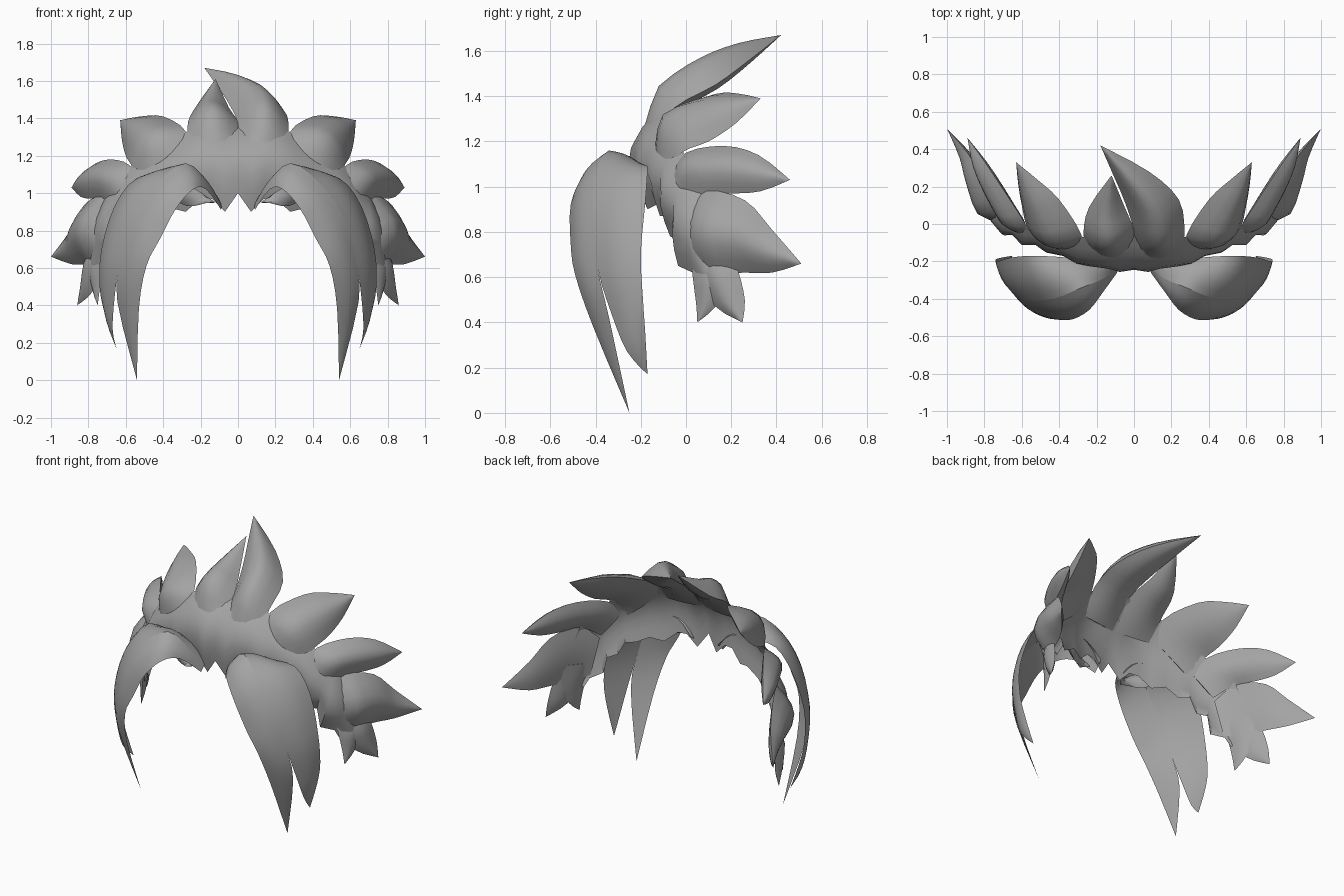
import bpy
import bmesh
import math
from mathutils import Vector

default_cube = bpy.data.objects.get("Cube")
if default_cube:
    bpy.data.objects.remove(default_cube, do_unlink=True)

# One plain grey for all the hair
hair_grey = bpy.data.materials.new("hair_grey")
hair_grey.use_nodes = True
grey = (.37, .37, .37, 1)
hair_grey.diffuse_color = grey
hair_grey.node_tree.nodes["Principled BSDF"].inputs["Base Color"].default_value = grey

HEAD_CENTRE = Vector((0, .25, .7))


def smooth_path(points, steps):
    """Catmull-Rom curve through the points."""
    points = [Vector(p) for p in points]
    if steps == 1:
        return points
    padded = [points[0]] + points + [points[-1]]
    path = []
    for i in range(len(points) - 1):
        before, start, end, after = padded[i:i + 4]
        for step in range(steps):
            t = step / steps
            path.append(start + (end - before) * (t / 2)
                        + (before * 2 - start * 5 + end * 4 - after) * (t * t / 2)
                        + (start * 3 - before - end * 3 + after) * (t ** 3 / 2))
    path.append(points[-1])
    return path


def lock(name, edge_a, edge_b, outer, inner, steps=3, mirror=True, buried_root=True):
    """Loft a lens-shaped section between two edges, bulging away from the head.
    A buried root starts flat, so that it swells out of the band."""
    path_a = smooth_path(edge_a, steps)
    path_b = smooth_path(edge_b, steps)
    middle = [(a + b) / 2 for a, b in zip(path_a, path_b)]
    last = len(middle) - 1
    segments = 6
    bm = bmesh.new()
    rings = []
    normal = Vector((0, 0, 1))
    for i, (a, b) in enumerate(zip(path_a, path_b)):
        across = b - a
        along = middle[min(i + 1, last)] - middle[max(i - 1, 0)]
        facing = along.cross(across)
        if facing.length > 1e-6:
            normal = facing.normalized()
            if normal.dot(middle[i] - HEAD_CENTRE) < 0:
                normal = -normal
            if mirror and abs(middle[i].x) < 1e-4:
                normal.x = 0
        swell = min(1, .2 + .8 * i / steps) if buried_root else 1
        ring = []
        for k in range(segments * 2):
            if k <= segments:
                t, bulge = k / segments, outer
            else:
                t, bulge = 2 - k / segments, inner
            lift = bulge * swell * across.length * math.sin(math.pi * t)
            ring.append(bm.verts.new(a + across * t + normal * lift))
        rings.append(ring)
    count = segments * 2
    for low, high in zip(rings, rings[1:]):
        for k in range(count):
            n = (k + 1) % count
            bm.faces.new((low[k], low[n], high[n], high[k]))
    if buried_root:
        bm.faces.new(rings[0])
    bmesh.ops.remove_doubles(bm, verts=bm.verts, dist=.0005)
    bmesh.ops.recalc_face_normals(bm, faces=bm.faces)
    mesh = bpy.data.meshes.new(name)
    bm.to_mesh(mesh)
    bm.free()
    mesh.materials.append(hair_grey)
    obj = bpy.data.objects.new(name, mesh)
    bpy.context.collection.objects.link(obj)
    if mirror:
        modifier = obj.modifiers.new("both_sides", "MIRROR")
        modifier.use_clip = True
    bpy.ops.object.select_all(action="DESELECT")
    obj.select_set(True)
    bpy.context.view_layer.objects.active = obj
    bpy.ops.object.shade_smooth_by_angle(angle=math.radians(50))


# Band across the head, with a jagged hairline
lock("hair_band",
     [(0, -.24, 1), (.07, -.22, .9), (.14, -.21, .97), (.2, -.2, .97), (.28, -.17, .9),
      (.36, -.13, .92), (.45, -.115, .87), (.5, -.07, .87), (.55, -.07, .78),
      (.6, -.025, .76), (.63, -.035, .65), (.69, .03, .62), (.72, .05, .56)],
     [(0, -.04, 1.36), (.08, -.06, 1.37), (.14, -.07, 1.37), (.2, -.07, 1.36),
      (.27, -.07, 1.33), (.34, -.05, 1.3), (.42, -.03, 1.25), (.5, -.02, 1.2),
      (.57, -.01, 1.15), (.62, .03, 1.09), (.67, .06, 1.04), (.72, .1, .97),
      (.79, .19, .64)],
     outer=.22, inner=.14, steps=1, buried_root=False)

# Two uneven spikes on the crown
lock("crown_spike_large",
     [(.01, -.19, 1.2), (0, -.04, 1.37), (-.05, .12, 1.48), (-.11, .26, 1.57), (-.18, .42, 1.67)],
     [(.25, -.16, 1.2), (.27, -.05, 1.35), (.24, .13, 1.45), (.08, .28, 1.56), (-.18, .42, 1.67)],
     outer=.42, inner=-.12, mirror=False)
lock("crown_spike_small",
     [(-.01, -.19, 1.2), (0, -.04, 1.37), (-.05, .09, 1.46), (-.12, .26, 1.61)],
     [(-.25, -.16, 1.2), (-.27, -.05, 1.35), (-.24, .09, 1.44), (-.12, .26, 1.61)],
     outer=.4, inner=-.12, mirror=False)

# Spikes down each side, swept back
lock("side_spike_upper",
     [(.31, -.14, 1.2), (.28, -.06, 1.33), (.4, .13, 1.41), (.52, .24, 1.41), (.63, .33, 1.39)],
     [(.5, -.1, 1.04), (.57, -.02, 1.15), (.6, .1, 1.2), (.62, .22, 1.28), (.63, .33, 1.39)],
     outer=.28, inner=-.08)
lock("side_spike_middle",
     [(.54, -.08, 1.04), (.58, 0, 1.15), (.69, .17, 1.18), (.79, .32, 1.14), (.89, .46, 1.03)],
     [(.64, -.02, .9), (.72, .08, .97), (.78, .2, .97), (.84, .33, .98), (.89, .46, 1.03)],
     outer=.3, inner=-.15)
lock("side_spike_lower",
     [(.65, -.02, .88), (.73, .09, .98), (.82, .26, .94), (.89, .38, .81), (1, .51, .66)],
     [(.69, .02, .64), (.77, .12, .61), (.82, .25, .62), (.89, .38, .62), (1, .51, .66)],
     outer=.27, inner=-.06)

# Forked tuft in front of each ear
lock("ear_tuft_back",
     [(.78, .18, .76), (.82, .23, .63), (.84, .26, .5), (.86, .25, .4)],
     [(.71, .04, .74), (.74, .06, .6), (.78, .13, .47), (.86, .25, .4)],
     outer=.22, inner=-.08)
lock("ear_tuft_front",
     [(.77, .18, .74), (.79, .19, .6), (.77, .13, .47), (.75, .05, .4)],
     [(.69, .02, .72), (.72, .03, .6), (.74, .045, .48), (.75, .05, .4)],
     outer=.22, inner=-.08)

# Long fringe on each side, split into two tips
crease = [(.09, -.23, .94), (.16, -.29, 1.06), (.28, -.34, 1.16), (.43, -.4, 1.06),
          (.56, -.41, .88), (.63, -.39, .64)]
lock("fringe_front",
     [(.09, -.26, .91), (.17, -.37, 1.02), (.24, -.46, 1.02), (.33, -.51, .92),
      (.42, -.51, .75), (.49, -.49, .61), (.53, -.41, .38), (.54, -.25, 0)],
     crease + [(.645, -.34, .42), (.54, -.25, 0)],
     outer=.09, inner=.01)
lock("fringe_back",
     crease + [(.66, -.33, .44), (.67, -.26, .27), (.65, -.17, .17)],
     [(.1, -.19, .97), (.2, -.2, 1.06), (.35, -.18, 1.08), (.54, -.17, 1.08),
      (.66, -.18, .93), (.73, -.2, .7), (.74, -.19, .5), (.71, -.18, .35), (.65, -.17, .17)],
     outer=.09, inner=.01)

# Folded underside of each fringe root
lock("fringe_fold",
     [(.12, -.27, .95), (.24, -.28, 1.03), (.34, -.24, 1.08), (.44, -.2, 1.1)],
     [(.16, -.32, .95), (.27, -.24, .93), (.36, -.2, .99), (.44, -.2, 1.1)],
     outer=.15, inner=-.2)
